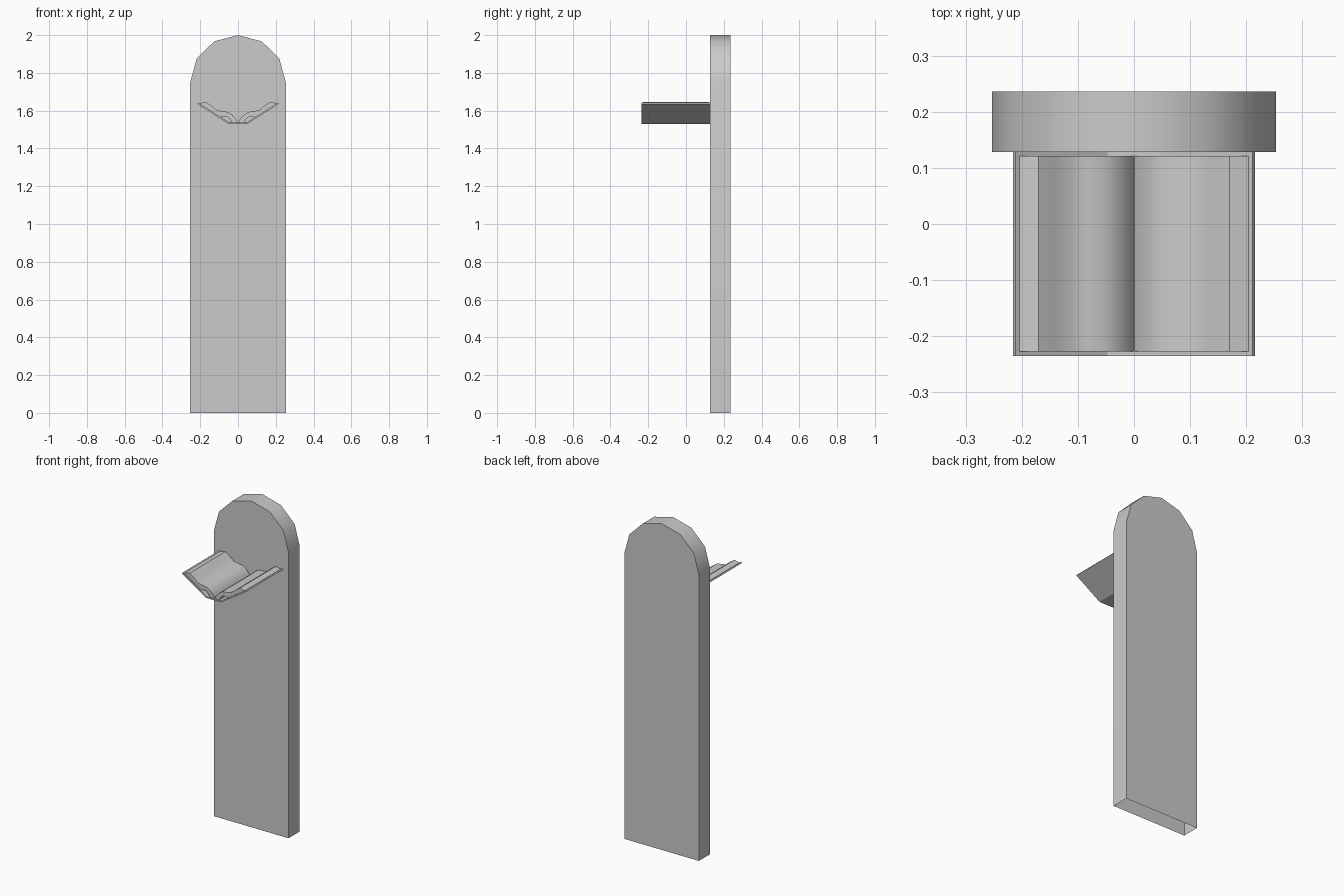
import bpy, bmesh, math

if "Cube" in bpy.data.objects:
    bpy.data.objects.remove(bpy.data.objects["Cube"])


def extrude_profile(name, pts, y0, y1, open_bottom=False, mirror=False, angle=40):
    """Extrude an (x, z) outline from y0 to y1."""
    bm = bmesh.new()
    face = bm.faces.new([bm.verts.new((x, y0, z)) for x, z in pts])
    ext = bmesh.ops.extrude_face_region(bm, geom=[face], use_keep_orig=True)
    verts = [g for g in ext["geom"] if isinstance(g, bmesh.types.BMVert)]
    bmesh.ops.translate(bm, verts=verts, vec=(0, y1 - y0, 0))
    bmesh.ops.recalc_face_normals(bm, faces=bm.faces[:])
    if open_bottom:
        low = [f for f in bm.faces if all(v.co.z < 1e-4 for v in f.verts)]
        bmesh.ops.delete(bm, geom=low, context='FACES_ONLY')
    mesh = bpy.data.meshes.new(name)
    bm.to_mesh(mesh)
    bm.free()
    ob = bpy.data.objects.new(name, mesh)
    bpy.context.collection.objects.link(ob)
    if mirror:
        mod = ob.modifiers.new("Mirror", 'MIRROR')
        mod.use_mirror_merge = False
    bpy.ops.object.select_all(action='DESELECT')
    ob.select_set(True)
    bpy.context.view_layer.objects.active = ob
    bpy.ops.object.shade_smooth_by_angle(angle=math.radians(angle))
    return ob


# Upright slab with a six-sided arched top, open underneath
R = 0.253
arch = [(R * math.cos(math.pi * i / 6), 1.75 + 0.25 * math.sin(math.pi * i / 6))
        for i in range(7)]
extrude_profile("upright_slab", [(-R, 0), (R, 0)] + arch, 0.128, 0.236,
                open_bottom=True)

# Open book cover: flat spine and two raised boards
half = [(0.05, 1.53), (0.216, 1.636), (0.211, 1.643), (0.047, 1.538)]
cover = half + [(-x, z) for x, z in reversed(half)]
extrude_profile("book_cover", cover, -0.235, 0.128, angle=20)

# Curved page block, mirrored to the other half
pages = [(0, 1.536), (0.01, 1.556), (0.028, 1.576), (0.053, 1.593),
         (0.085, 1.597), (0.112, 1.603), (0.14, 1.626), (0.17, 1.646),
         (0.206, 1.6385), (0.09, 1.564), (0.075, 1.57), (0.055, 1.567),
         (0.042, 1.553), (0.033, 1.538)]
extrude_profile("book_pages", pages, -0.227, 0.121, mirror=True)
